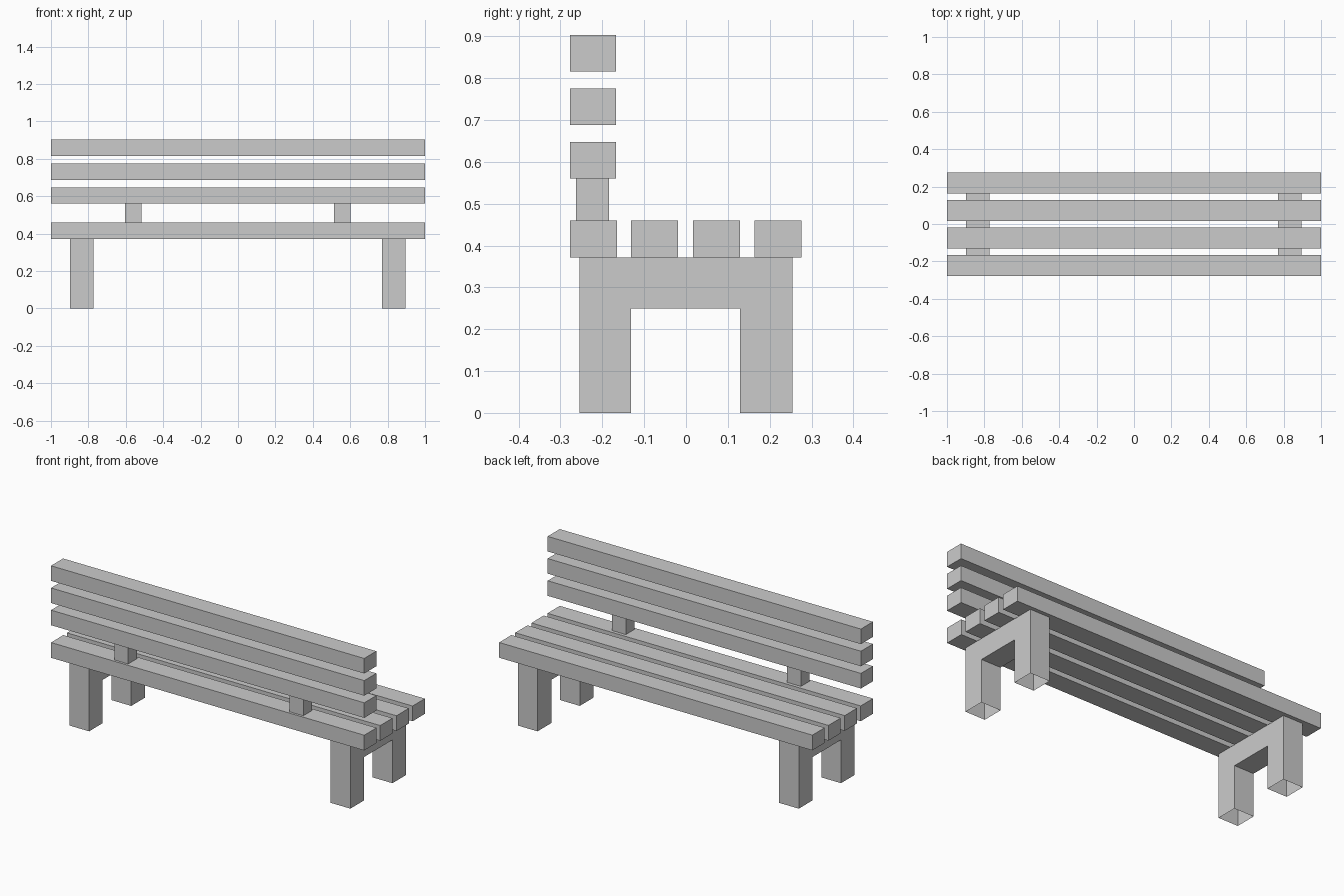
import bpy
import bmesh

if "Cube" in bpy.data.objects:
    bpy.data.objects.remove(bpy.data.objects["Cube"])


def box(name, x, y, z):
    """Box from (min, max) ranges on each axis."""
    bm = bmesh.new()
    bmesh.ops.create_cube(bm, size=1)
    for v in bm.verts:
        for i, (lo, hi) in enumerate((x, y, z)):
            v.co[i] = hi if v.co[i] > 0 else lo
    return finish(name, bm)


def finish(name, bm):
    bmesh.ops.recalc_face_normals(bm, faces=bm.faces[:])
    mesh = bpy.data.meshes.new(name)
    bm.to_mesh(mesh)
    bm.free()
    obj = bpy.data.objects.new(name, mesh)
    bpy.context.collection.objects.link(obj)
    return obj


# Seat slats
for i, y in enumerate((-0.277, -0.131, 0.017, 0.164)):
    box(f"seat_slat_{i + 1}", (-1, 1), (y, y + 0.112), (0.372, 0.46))

# Backrest slats
for i, z in enumerate((0.56, 0.688, 0.816)):
    box(f"back_slat_{i + 1}", (-1, 1), (-0.277, -0.167), (z, z + 0.087))

# Short posts carrying the backrest
for side, x in (("left", -0.605), ("right", 0.513)):
    box(f"back_post_{side}", (x, x + 0.088), (-0.263, -0.184), (0.46, 0.56))

# Arched leg frames, extruded from a profile, with open foot ends
PROFILE = [(-0.255, 0), (-0.131, 0), (-0.131, 0.25), (0.129, 0.25),
           (0.129, 0), (0.254, 0), (0.254, 0.372), (-0.255, 0.372)]
for side, x in (("left", -0.898), ("right", 0.77)):
    bm = bmesh.new()
    face = bm.faces.new([bm.verts.new((x, y, z)) for y, z in PROFILE])
    ext = bmesh.ops.extrude_face_region(bm, geom=[face], use_keep_orig=True)
    moved = [g for g in ext["geom"] if isinstance(g, bmesh.types.BMVert)]
    bmesh.ops.translate(bm, verts=moved, vec=(0.126, 0, 0))
    bmesh.ops.recalc_face_normals(bm, faces=bm.faces[:])
    feet = [f for f in bm.faces if all(v.co.z < 0.001 for v in f.verts)]
    bmesh.ops.delete(bm, geom=feet, context="FACES_ONLY")
    finish(f"leg_frame_{side}", bm)
